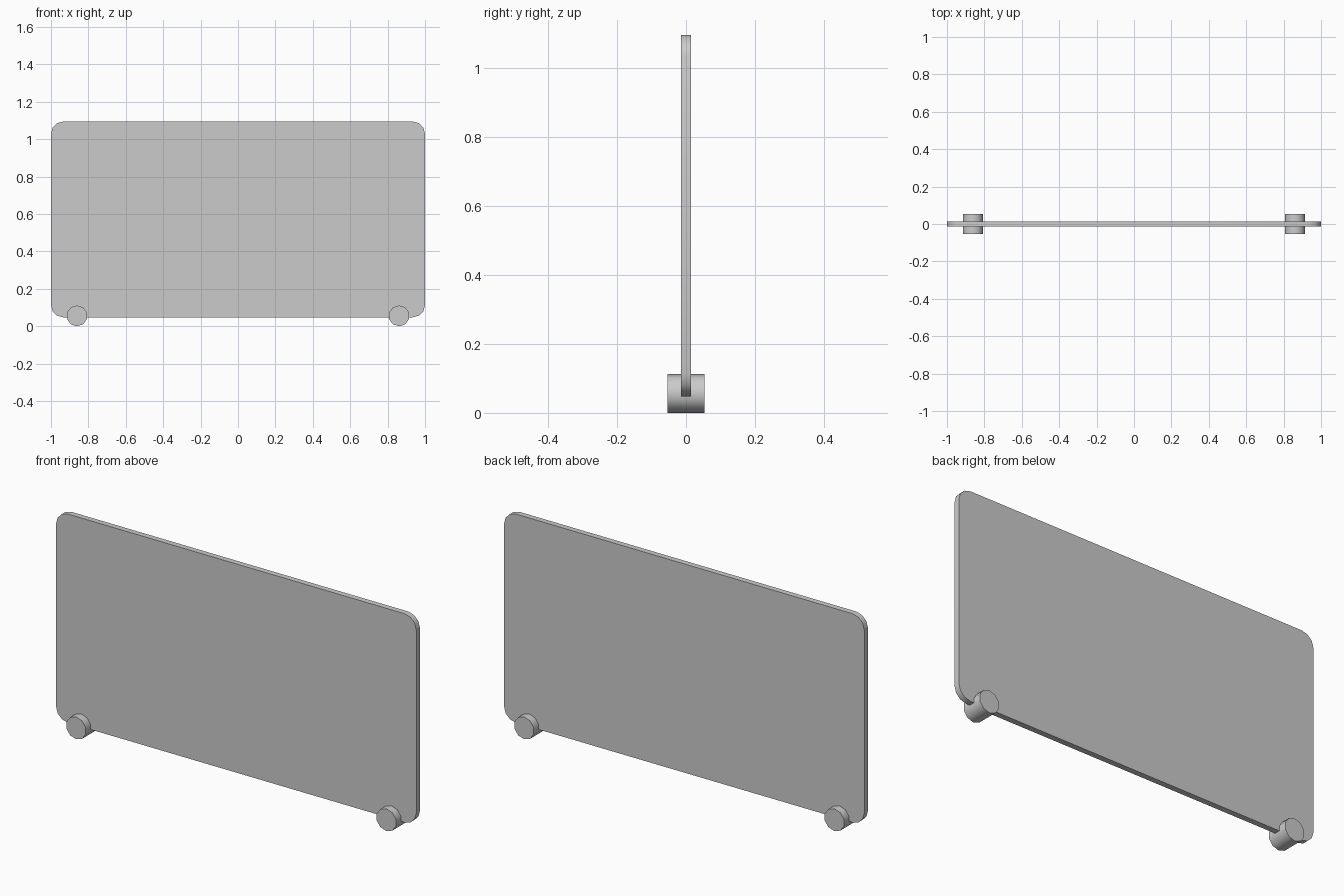
import bpy
import math

cube = bpy.data.objects.get("Cube")
if cube:
    bpy.data.objects.remove(cube, do_unlink=True)

GREY = (0.6, 0.6, 0.6, 1.0)
grey = bpy.data.materials.new("light grey")
grey.use_nodes = True
grey.diffuse_color = GREY
grey.node_tree.nodes["Principled BSDF"].inputs["Base Color"].default_value = GREY

PANEL_WIDTH, PANEL_DEPTH = 2.0, 0.029
PANEL_BOTTOM, PANEL_TOP = 0.048, 1.095
CORNER = 0.066
FOOT_X, FOOT_RADIUS, FOOT_LENGTH = 0.861, 0.056, 0.108


def finish(obj, name):
    obj.name = name
    obj.data.materials.append(grey)
    bpy.ops.object.shade_smooth_by_angle(angle=math.radians(40))


# Upright panel with its four depth-wise edges rounded
bpy.ops.mesh.primitive_cube_add(size=1, location=(0, 0, (PANEL_BOTTOM + PANEL_TOP) / 2))
panel = bpy.context.object
panel.scale = (PANEL_WIDTH, PANEL_DEPTH, PANEL_TOP - PANEL_BOTTOM)
bpy.ops.object.transform_apply(location=False, rotation=False, scale=True)
weights = panel.data.attributes.new("bevel_weight_edge", "FLOAT", "EDGE")
for edge in panel.data.edges:
    a, b = (panel.data.vertices[i].co for i in edge.vertices)
    weights.data[edge.index].value = 1.0 if abs(a.y - b.y) > 0.01 else 0.0
bevel = panel.modifiers.new("rounded corners", "BEVEL")
bevel.limit_method = "WEIGHT"
bevel.width = CORNER
bevel.segments = 3
bpy.ops.object.modifier_apply(modifier=bevel.name)
finish(panel, "panel")

# Ten-sided feet lying across the bottom edge
for side, name in ((1, "left_foot"), (-1, "right_foot")):
    bpy.ops.mesh.primitive_cylinder_add(
        vertices=10, radius=FOOT_RADIUS, depth=FOOT_LENGTH,
        location=(side * FOOT_X, 0, FOOT_RADIUS), rotation=(math.pi / 2, 0, 0))
    finish(bpy.context.object, name)
